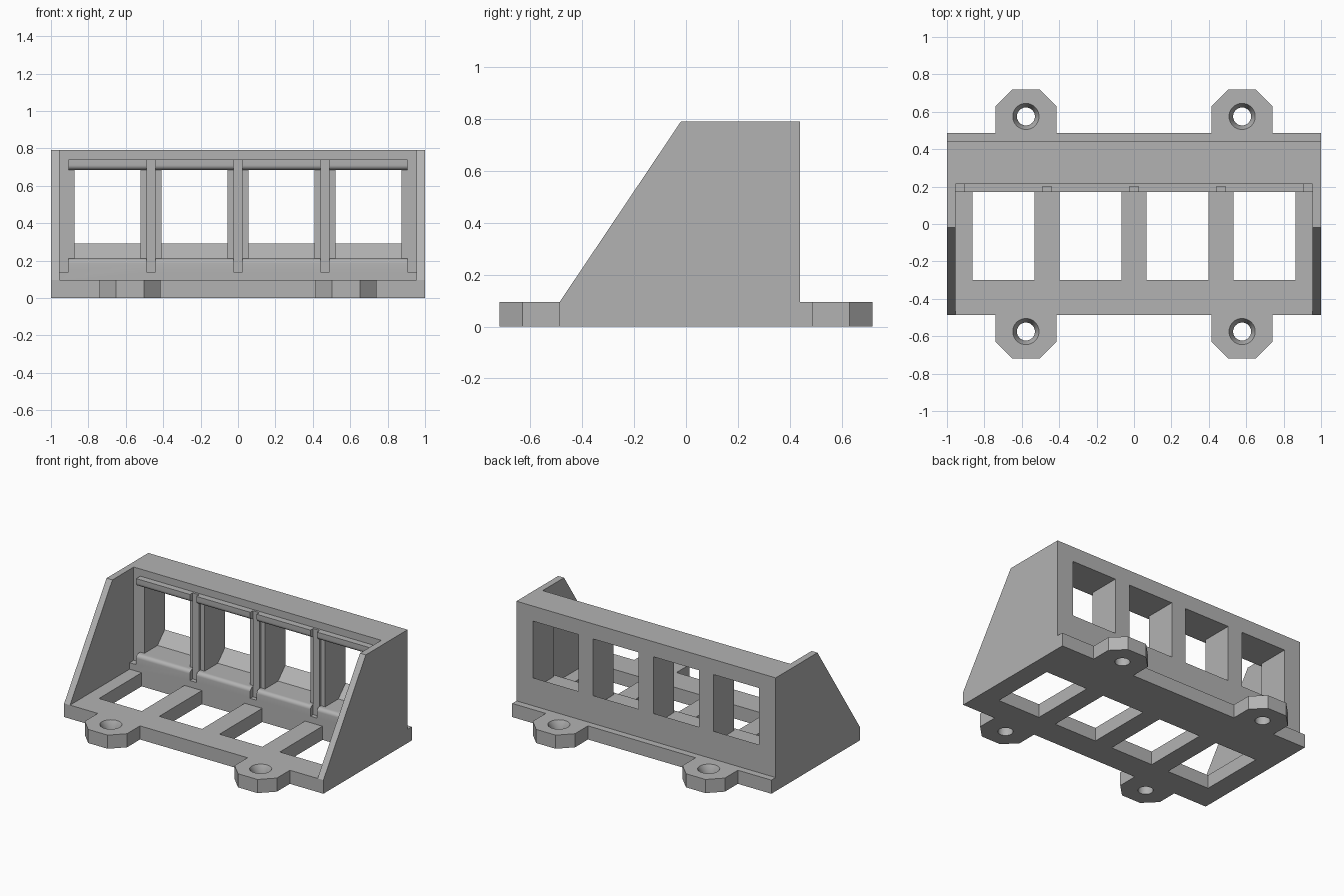
import bpy, bmesh, math
from mathutils import Vector

cube = bpy.data.objects.get("Cube")
if cube:
    bpy.data.objects.remove(cube)

grey = bpy.data.materials.new("matte_grey")
grey.use_nodes = True
COLOUR = (0.45, 0.45, 0.45, 1)
grey.diffuse_color = COLOUR
grey.node_tree.nodes["Principled BSDF"].inputs["Base Color"].default_value = COLOUR

# Main sizes
HALF_W, HALF_D, BASE_H, TOP = 1.0, 0.487, 0.095, 0.79
INNER = 0.955                          # inner face of the side walls
RAIL_Y, WALL_Y, BACK_Y = 0.17, 0.215, 0.44
SILL, HEAD, RAIL_TOP = 0.21, 0.685, 0.74
PITCH = 0.465
TAB_X, TAB_Y = 0.578, 0.575
DIVIDERS = [-PITCH, 0, PITCH]
BAYS = [PITCH * k for k in (-1.5, -0.5, 0.5, 1.5)]


def finish(name, bm):
    bmesh.ops.recalc_face_normals(bm, faces=bm.faces)
    mesh = bpy.data.meshes.new(name)
    bm.to_mesh(mesh)
    bm.free()
    obj = bpy.data.objects.new(name, mesh)
    bpy.context.collection.objects.link(obj)
    mesh.materials.append(grey)
    return obj


def prism(name, points, offset):
    """Extrude a flat outline by the offset vector."""
    bm = bmesh.new()
    face = bm.faces.new([bm.verts.new(p) for p in points])
    new = bmesh.ops.extrude_face_region(bm, geom=[face])["geom"]
    bmesh.ops.translate(bm, vec=Vector(offset),
                        verts=[v for v in new if isinstance(v, bmesh.types.BMVert)])
    return finish(name, bm)


def along_x(name, profile, x0, x1):
    return prism(name, [(x0, y, z) for y, z in profile], (x1 - x0, 0, 0))


def box(name, x0, x1, y0, y1, z0, z1):
    return along_x(name, [(y0, z0), (y1, z0), (y1, z1), (y0, z1)], x0, x1)


def revolve(name, centre, profile, steps=48):
    """Closed solid turned about a vertical axis from (radius, height) rings."""
    bm = bmesh.new()
    rings = [[bm.verts.new((centre[0] + r * math.cos(2 * math.pi * i / steps),
                            centre[1] + r * math.sin(2 * math.pi * i / steps), z))
              for i in range(steps)] for r, z in profile]
    for low, high in zip(rings, rings[1:]):
        for i in range(steps):
            j = (i + 1) % steps
            bm.faces.new((low[i], low[j], high[j], high[i]))
    bm.faces.new(rings[0])
    bm.faces.new(rings[-1])
    return finish(name, bm)


def cut(obj, cutters):
    bpy.context.view_layer.objects.active = obj
    for cutter in cutters:
        mod = obj.modifiers.new("cut", "BOOLEAN")
        mod.operation, mod.solver, mod.object = "DIFFERENCE", "EXACT", cutter
        bpy.ops.object.modifier_apply(modifier=mod.name)
        bpy.data.objects.remove(cutter)


def smooth(obj):
    bpy.ops.object.select_all(action="DESELECT")
    obj.select_set(True)
    bpy.context.view_layer.objects.active = obj
    bpy.ops.object.shade_smooth_by_angle(angle=math.radians(28))


def arc(cy, cz, r, start, end, steps=6):
    return [(cy + r * math.cos(math.radians(start + (end - start) * i / steps)),
             cz + r * math.sin(math.radians(start + (end - start) * i / steps)))
            for i in range(steps + 1)]


# Base plate outline with four chamfered screw tabs
half, chamfer, reach = 0.163, 0.088, 0.718
front = [(-HALF_W, -HALF_D)]
for cx in (-TAB_X, TAB_X):
    front += [(cx - half, -HALF_D), (cx - half, chamfer - reach),
              (cx - half + chamfer, -reach), (cx + half - chamfer, -reach),
              (cx + half, chamfer - reach), (cx + half, -HALF_D)]
front.append((HALF_W, -HALF_D))
outline = front + [(-x, -y) for x, y in front]
base = prism("base_plate", [(x, y, 0) for x, y in outline], (0, 0, BASE_H))

# Floor openings and countersunk screw holes
cutters = [box("floor_cutter", c - 0.165, c + 0.165, -0.3, RAIL_Y, -0.1, 0.2) for c in BAYS]
screw = [(0.048, -0.05), (0.048, 0.05), (0.07, BASE_H), (0.07, 0.15)]
cutters += [revolve("screw_cutter", (sx * TAB_X, sy * TAB_Y), screw)
            for sx in (-1, 1) for sy in (-1, 1)]
cut(base, cutters)
smooth(base)

# Sloped side walls
side = [(-HALF_D, BASE_H), (BACK_Y, BASE_H), (BACK_Y, TOP), (-0.02, TOP)]
along_x("left_side_wall", side, INNER, HALF_W)
along_x("right_side_wall", side, -HALF_W, -INNER)


def slot_cutters():
    """Slots through the rails at each divider and at both ends."""
    slots = [box("slot_cutter", x - 0.025, x + 0.025, 0.1, 0.2, 0.14, RAIL_TOP + 0.02)
             for x in DIVIDERS]
    for s in (-1, 1):
        x0, x1 = sorted((s * 0.905, s * (INNER + 0.02)))
        slots.append(box("end_cutter", x0, x1, 0.1, WALL_Y, 0.14, RAIL_TOP + 0.02))
    return slots


# Lower wall with rounded rail and sloped rear sill
r = 0.025
lower = [(RAIL_Y, BASE_H)] + arc(RAIL_Y + r, SILL - r, r, 180, 90)
lower += [(0.36, SILL), (BACK_Y, 0.29), (BACK_Y, BASE_H)]
lower_wall = along_x("lower_wall", lower, -INNER, INNER)

# Upper wall with rounded rail under the lintel
upper = [(BACK_Y, HEAD), (BACK_Y, TOP), (WALL_Y, TOP), (WALL_Y, RAIL_TOP), (RAIL_Y, RAIL_TOP)]
upper += arc(RAIL_Y + r, HEAD + r, r, 180, 270)
upper_wall = along_x("upper_wall", upper, -INNER, INNER)

for wall in (lower_wall, upper_wall):
    cut(wall, slot_cutters())
    smooth(wall)

# Pillars between the windows, following the sill slope, with a thin rib on each
jamb = [(WALL_Y, SILL), (0.36, SILL), (BACK_Y, 0.29), (BACK_Y, HEAD), (WALL_Y, HEAD)]
for n, x in enumerate(DIVIDERS):
    along_x(f"pillar_{n + 1}", jamb, x - 0.057, x + 0.057)
    box(f"pillar_rib_{n + 1}", x - 0.025, x + 0.025, 0.2, WALL_Y, SILL, HEAD)
along_x("left_end_pillar", jamb, 0.873, INNER)
along_x("right_end_pillar", jamb, -INNER, -0.873)
